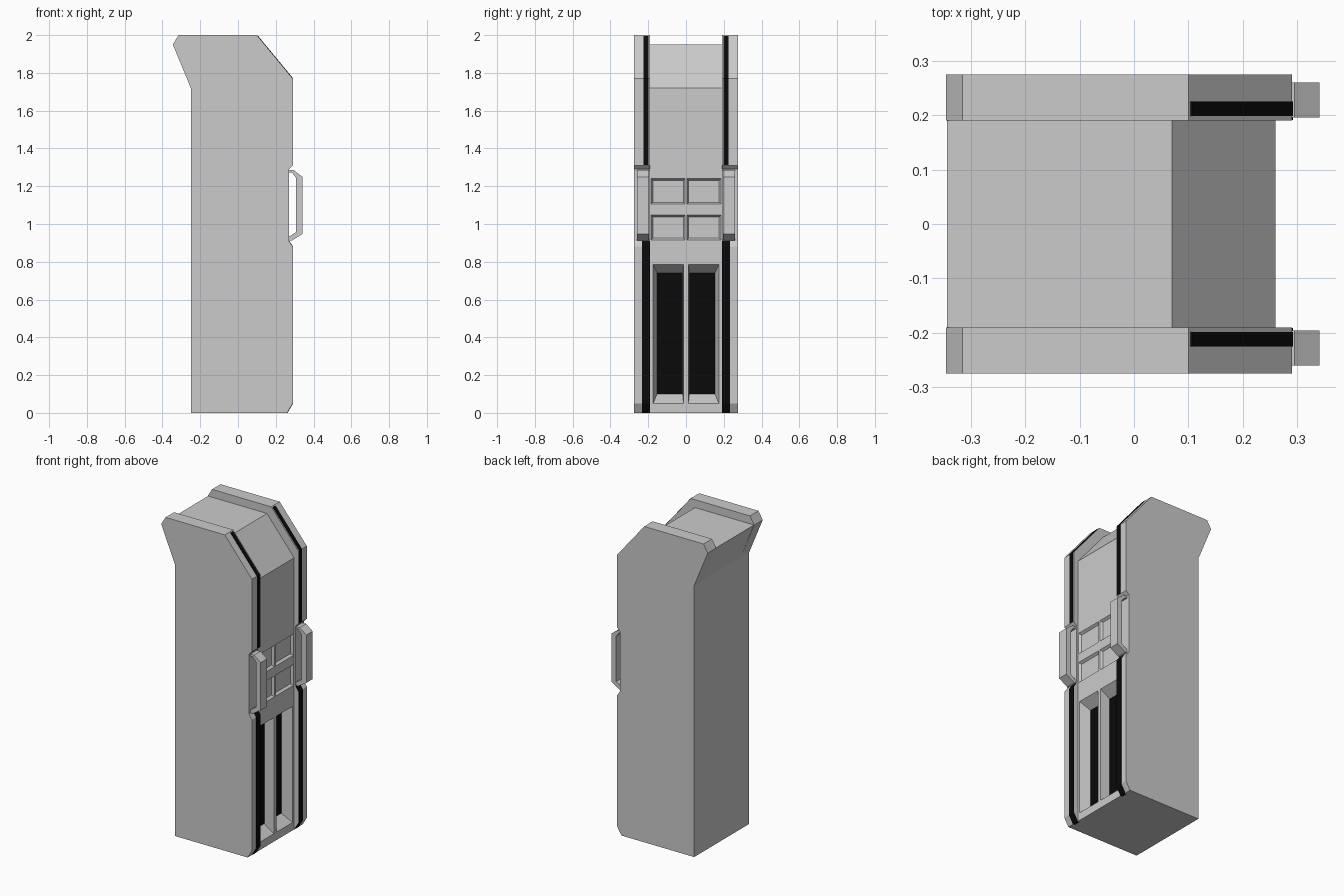
import bpy, bmesh

if "Cube" in bpy.data.objects:
    bpy.data.objects.remove(bpy.data.objects["Cube"])

black = bpy.data.materials.new("black")
black.diffuse_color = (0.003, 0.003, 0.003, 1)
black.use_nodes = True
black.node_tree.nodes["Principled BSDF"].inputs["Base Color"].default_value = black.diffuse_color


def finish(name, bm, mat=None):
    bmesh.ops.recalc_face_normals(bm, faces=bm.faces)
    me = bpy.data.meshes.new(name)
    bm.to_mesh(me)
    bm.free()
    ob = bpy.data.objects.new(name, me)
    bpy.context.collection.objects.link(ob)
    if mat:
        me.materials.append(mat)
    return ob


def loft(bm, rings):
    """Closed solid through matching rings of points."""
    vs = [[bm.verts.new(p) for p in r] for r in rings]
    n = len(vs[0])
    for a, b in zip(vs, vs[1:]):
        for i in range(n):
            j = (i + 1) % n
            bm.faces.new((a[i], a[j], b[j], b[i]))
    bm.faces.new(vs[0])
    bm.faces.new(vs[-1])


def extrude(name, profile, y0, y1, mat=None):
    """Extrude an (x, z) profile along y."""
    bm = bmesh.new()
    loft(bm, [[(x, y, z) for x, z in profile] for y in (y0, y1)])
    return finish(name, bm, mat)


def rect(x, y0, y1, z0, z1):
    return [(x, y0, z0), (x, y1, z0), (x, y1, z1), (x, y0, z1)]


FRONT = 0.26

# Central body
core = extrude("cabinet_body", [
    (-0.25, 0), (FRONT, 0), (FRONT, 1.72), (0.07, 1.95),
    (-0.343, 1.95), (-0.25, 1.72)], -0.19, 0.19)

# Recesses in the body front: two deep vents and four shallow panels
bm = bmesh.new()
for s in (-1, 1):
    loft(bm, [rect(FRONT + 0.03, s * 0.013, s * 0.174, 0.05, 0.785),
              rect(FRONT, s * 0.013, s * 0.174, 0.05, 0.785),
              rect(FRONT - 0.065, s * 0.018, s * 0.153, 0.10, 0.74)])
    for z0, z1 in ((0.915, 1.047), (1.105, 1.24)):
        loft(bm, [rect(FRONT + 0.03, s * 0.006, s * 0.185, z0, z1),
                  rect(FRONT, s * 0.006, s * 0.185, z0, z1),
                  rect(FRONT - 0.015, s * 0.014, s * 0.175, z0 + 0.01, z1 - 0.01)])
cutter = finish("recess_cutter", bm)
cutter.hide_render = True
mod = core.modifiers.new("recesses", 'BOOLEAN')
mod.operation = 'DIFFERENCE'
mod.solver = 'EXACT'
mod.object = cutter
bpy.context.view_layer.objects.active = core
bpy.ops.object.modifier_apply(modifier=mod.name)
bpy.data.objects.remove(cutter)

side_profile = [
    (-0.25, 0), (0.26, 0), (0.29, 0.05), (0.29, 0.88), (0.27, 0.91),
    (0.27, 1.29), (0.29, 1.31), (0.29, 1.77), (0.10, 2.0),
    (-0.315, 2.0), (-0.345, 1.95), (-0.25, 1.72)]
handle_profile = [
    (0.265, 0.912), (0.285, 0.912), (0.341, 0.947), (0.341, 1.25),
    (0.295, 1.285), (0.265, 1.285), (0.265, 1.272), (0.285, 1.272),
    (0.307, 1.245), (0.307, 0.957), (0.265, 0.93)]
upper_path = [(0.292, 1.313), (0.292, 1.771), (0.107, 1.995)]
lower_path = [(0.262, 0.0), (0.292, 0.05), (0.292, 0.88), (0.272, 0.91)]


def band(path):
    return path + [(x - 0.015, z) for x, z in reversed(path)]


# Mirrored side parts
for s, side in ((-1, "near"), (1, "far")):
    extrude(f"side_panel_{side}", side_profile, s * 0.19, s * 0.275)
    extrude(f"handle_{side}", handle_profile, s * 0.196, s * 0.26)
    extrude(f"upper_stripe_{side}", band(upper_path), s * 0.198, s * 0.225, black)
    extrude(f"lower_stripe_{side}", band(lower_path), s * 0.191, s * 0.233, black)
    # Black vent floor
    bm = bmesh.new()
    loft(bm, [rect(x, s * 0.018, s * 0.153, 0.10, 0.74)
              for x in (FRONT - 0.07, FRONT - 0.063)])
    finish(f"vent_floor_{side}", bm, black)
